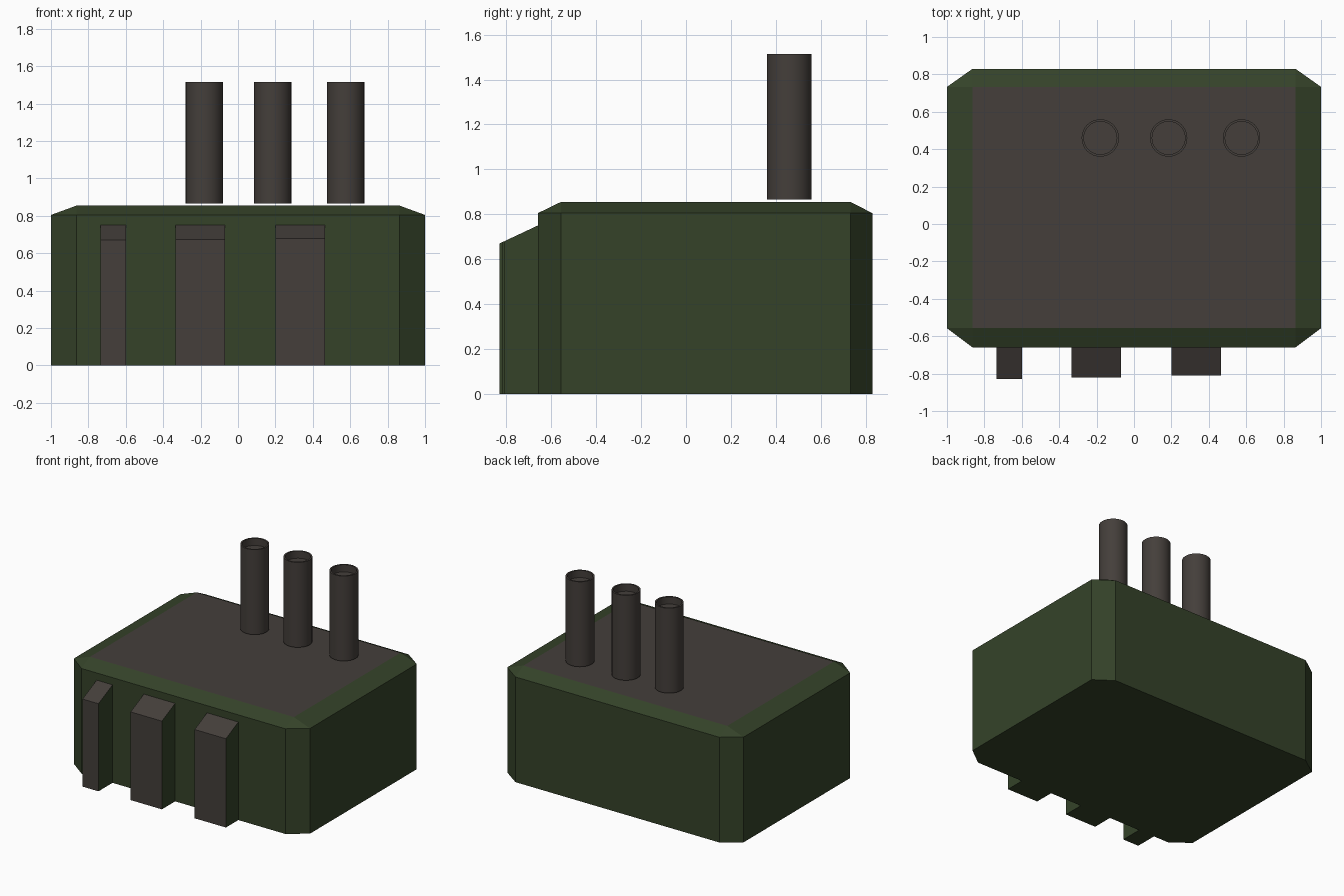
import bpy, bmesh, math

if "Cube" in bpy.data.objects:
    bpy.data.objects.remove(bpy.data.objects["Cube"])


def material(name, rgb):
    m = bpy.data.materials.new(name)
    m.diffuse_color = (*rgb, 1)
    m.use_nodes = True
    m.node_tree.nodes["Principled BSDF"].inputs["Base Color"].default_value = m.diffuse_color
    return m


green = material("dark_green", (0.035, 0.055, 0.022))
grey = material("dark_grey", (0.058, 0.049, 0.043))


def finish(name, bm, mats):
    bmesh.ops.recalc_face_normals(bm, faces=bm.faces)
    me = bpy.data.meshes.new(name)
    bm.to_mesh(me)
    bm.free()
    for m in mats:
        me.materials.append(m)
    ob = bpy.data.objects.new(name, me)
    bpy.context.collection.objects.link(ob)
    return ob


# Body: chamfered box, its eight-sided walls closing to a square-cornered top
X, XI, Y0, Y0I, Y1, Y1I = 1.0, 0.863, -0.66, -0.557, 0.83, 0.733
outline = [(XI, Y0), (X, Y0I), (X, Y1I), (XI, Y1),
           (-XI, Y1), (-X, Y1I), (-X, Y0I), (-XI, Y0)]
bm = bmesh.new()
low = [bm.verts.new((x, y, 0)) for x, y in outline]
high = [bm.verts.new((x, y, 0.805)) for x, y in outline]
top = [bm.verts.new((x, y, 0.855)) for x, y in
       [(XI, Y0I), (XI, Y1I), (-XI, Y1I), (-XI, Y0I)]]
bm.faces.new(low[::-1])
for i in range(8):
    j = (i + 1) % 8
    bm.faces.new((low[i], low[j], high[j], high[i]))
for i in range(4):
    a, b, c = high[2 * i], high[2 * i + 1], high[(2 * i + 2) % 8]
    bm.faces.new((a, b, top[i]))
    bm.faces.new((b, c, top[(i + 1) % 4], top[i]))
bm.faces.new(top).material_index = 1      # dark roof panel
finish("body", bm, [green, grey])

# Front buttresses: sloped-top blocks against the front wall
for i, (x0, x1, yf) in enumerate([(-0.735, -0.6, -0.83),
                                  (-0.335, -0.07, -0.82),
                                  (0.2, 0.465, -0.81)]):
    zf = 0.75 - 0.47 * (Y0 - yf)
    profile = [(Y0, 0), (yf, 0), (yf, zf), (Y0, 0.75)]
    bm = bmesh.new()
    left = [bm.verts.new((x0, y, z)) for y, z in profile]
    right = [bm.verts.new((x1, y, z)) for y, z in profile]
    bm.faces.new(left)
    bm.faces.new(right[::-1])
    for k in range(3):
        f = bm.faces.new((left[k], left[k + 1], right[k + 1], right[k]))
        f.material_index = 1 if k else 0
    finish(f"front_buttress_{i + 1}", bm, [green, grey])

# Chimney pipes: cylinders with a recessed mouth, just above the roof
N = 32
for i, x in enumerate((-0.18, 0.185, 0.575)):
    bm = bmesh.new()
    rings = []
    for r, z in [(0.1, 0.865), (0.1, 1.515), (0.088, 1.515), (0.088, 1.46)]:
        rings.append([bm.verts.new((x + r * math.cos(2 * math.pi * k / N),
                                    0.46 + r * math.sin(2 * math.pi * k / N), z))
                      for k in range(N)])
    for a, b in zip(rings, rings[1:]):
        for k in range(N):
            j = (k + 1) % N
            bm.faces.new((a[k], a[j], b[j], b[k]))
    bm.faces.new(rings[0][::-1])
    bm.faces.new(rings[-1])
    ob = finish(f"chimney_pipe_{i + 1}", bm, [grey])
    bpy.ops.object.select_all(action='DESELECT')
    ob.select_set(True)
    bpy.context.view_layer.objects.active = ob
    bpy.ops.object.shade_smooth_by_angle(angle=math.radians(35))
